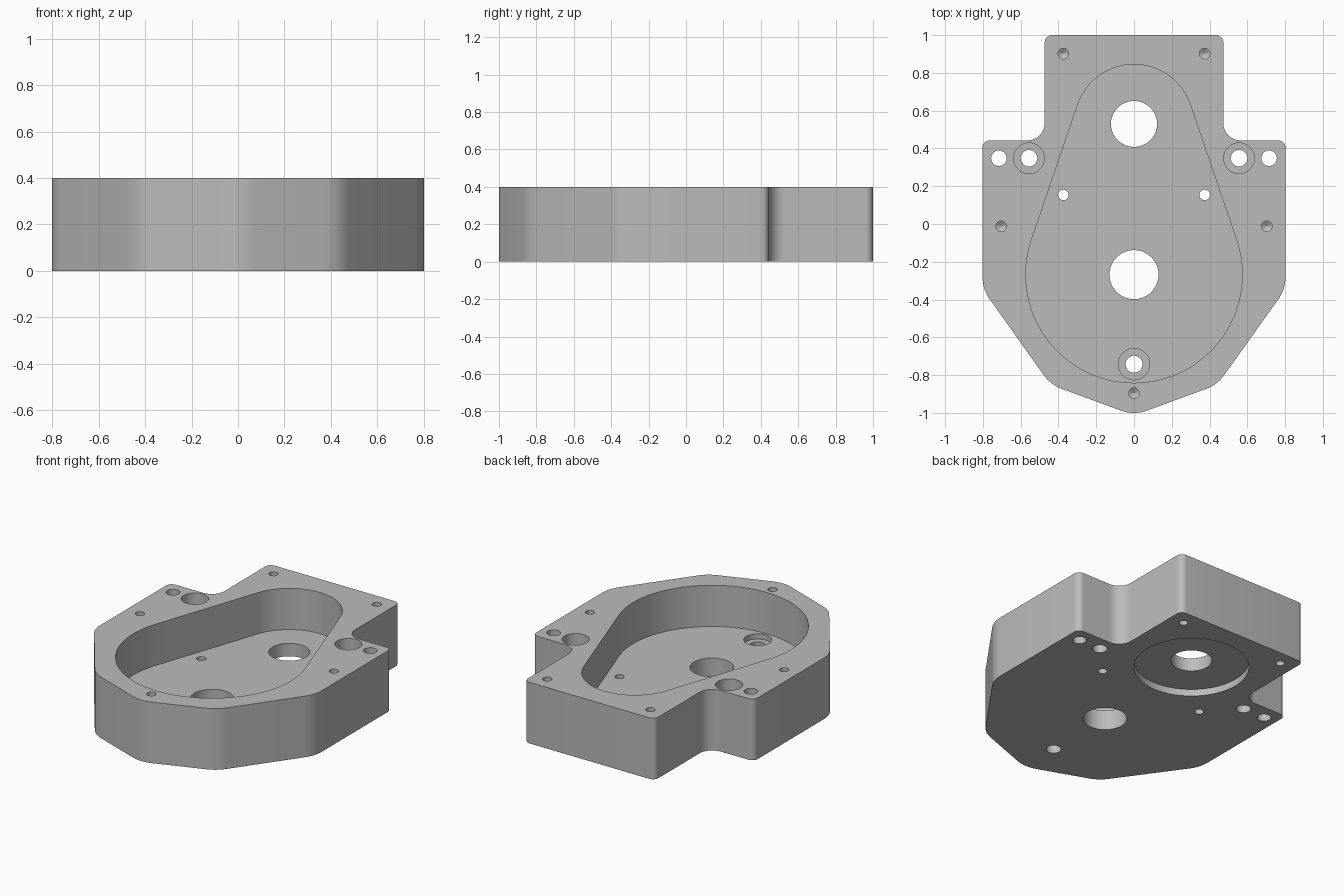
import bpy, bmesh, math
from mathutils import Vector

cube = bpy.data.objects.get("Cube")
if cube:
    bpy.data.objects.remove(cube, do_unlink=True)

HEIGHT, FLOOR, STEP = 0.4, 0.13, 0.095
LOW, HIGH = -0.1, 0.5            # overshoot for cutters

metal = bpy.data.materials.new("grey metal")
metal.use_nodes = True
grey = (0.5, 0.5, 0.5, 1)
metal.diffuse_color = grey
metal.node_tree.nodes["Principled BSDF"].inputs["Base Color"].default_value = grey


def rounded(corners, steps=8):
    """Closed outline with a fillet at each (x, y, radius) corner."""
    out = []
    for i, (x, y, r) in enumerate(corners):
        p = Vector((x, y))
        a = (Vector(corners[i - 1][:2]) - p).normalized()
        b = (Vector(corners[(i + 1) % len(corners)][:2]) - p).normalized()
        half = a.angle(b) / 2
        centre = p + (a + b).normalized() * (r / math.sin(half))
        start = p + a * (r / math.tan(half)) - centre
        end = p + b * (r / math.tan(half)) - centre
        turn = start.angle_signed(end)
        for k in range(steps + 1):
            t = -turn * k / steps
            c, s = math.cos(t), math.sin(t)
            out.append(centre + Vector((start.x * c - start.y * s, start.x * s + start.y * c)))
    return out


def finish(name, bm):
    bmesh.ops.recalc_face_normals(bm, faces=bm.faces)
    mesh = bpy.data.meshes.new(name)
    bm.to_mesh(mesh)
    bm.free()
    mesh.materials.append(metal)
    obj = bpy.data.objects.new(name, mesh)
    bpy.context.collection.objects.link(obj)
    return obj


def prism(name, outline, z0, z1):
    bm = bmesh.new()
    face = bm.faces.new([bm.verts.new((x, y, z0)) for x, y in outline])
    top = bmesh.ops.extrude_face_region(bm, geom=[face])
    verts = [v for v in top["geom"] if isinstance(v, bmesh.types.BMVert)]
    bmesh.ops.translate(bm, verts=verts, vec=(0, 0, z1 - z0))
    return finish(name, bm)


def turned(x, y, profile, n=40):
    """Solid of revolution about a vertical axis from (radius, z) pairs."""
    bm = bmesh.new()
    rings = [[bm.verts.new((x + r * math.cos(2 * math.pi * k / n),
                            y + r * math.sin(2 * math.pi * k / n), z))
              for k in range(n)] for r, z in profile]
    for lo, hi in zip(rings, rings[1:]):
        for k in range(n):
            j = (k + 1) % n
            bm.faces.new((lo[k], lo[j], hi[j], hi[k]))
    bm.faces.new(rings[0])
    bm.faces.new(rings[-1])
    return finish("cutter", bm)


def cut(body, cutter):
    cutter.hide_render = True
    mod = body.modifiers.new("cut", 'BOOLEAN')
    mod.operation, mod.solver, mod.object = 'DIFFERENCE', 'EXACT', cutter
    bpy.context.view_layer.objects.active = body
    bpy.ops.object.modifier_apply(modifier=mod.name)
    bpy.data.objects.remove(cutter, do_unlink=True)


def through(x, y, r):
    return turned(x, y, [(r, LOW), (r, HIGH)])


def counterbored(x, y, r, big):
    return turned(x, y, [(r, LOW), (r, STEP), (big, STEP), (big, HIGH)])


def drilled(x, y, r, depth, from_top=True):
    """Blind hole with a conical drill tip."""
    prof = [(r, -0.05), (r, depth), (0.002, depth + r * 0.6)]
    if from_top:
        prof = [(q, HEIGHT - z) for q, z in prof]
    return turned(x, y, prof, 24)


# Housing block: right half of the outline, mirrored
half = [(0.473, 1, 0.04), (0.473, 0.443, 0.09), (0.802, 0.443, 0.04),
        (0.802, -0.345, 0.2), (0.441, -0.851, 0.2)]
corners = half + [(0, -1.013, 0.2)] + [(-x, y, r) for x, y, r in reversed(half)]
housing = prism("housing", rounded(corners), 0, HEIGHT)

# Pocket: two arcs joined by tangent lines
R, r, yb, ys = 0.573, 0.315, -0.268, 0.53
tilt = math.asin((R - r) / (ys - yb))
outline = []
for rad, cy, a0, a1 in ((r, ys, tilt, math.pi - tilt),
                        (R, yb, math.pi - tilt, 2 * math.pi + tilt)):
    for k in range(49):
        a = a0 + (a1 - a0) * k / 48
        outline.append((rad * math.cos(a), cy + rad * math.sin(a)))
cut(housing, prism("cutter", outline, FLOOR, HIGH))

# Round recess underneath and the two shaft bores
cut(housing, turned(0, ys, [(0.342, LOW), (0.342, 0.045)], 80))
cut(housing, through(0, ys, 0.122))
cut(housing, through(0, yb, 0.13))

# Bolt holes and drilled holes
cut(housing, counterbored(0, -0.742, 0.045, 0.083))
cut(housing, drilled(0, -0.895, 0.028, 0.18))
for s in (-1, 1):
    cut(housing, counterbored(s * 0.556, 0.348, 0.044, 0.081))
    cut(housing, through(s * 0.715, 0.348, 0.041))
    cut(housing, through(s * 0.374, 0.154, 0.028))
    cut(housing, drilled(s * 0.703, -0.012, 0.028, 0.18))
    cut(housing, drilled(s * 0.374, 0.902, 0.028, 0.15))
    cut(housing, drilled(s * 0.374, 0.902, 0.026, 0.12, False))

# Smooth arcs, crisp edges
bpy.ops.object.select_all(action='DESELECT')
housing.select_set(True)
bpy.context.view_layer.objects.active = housing
bpy.ops.object.shade_smooth_by_angle(angle=math.radians(30))
